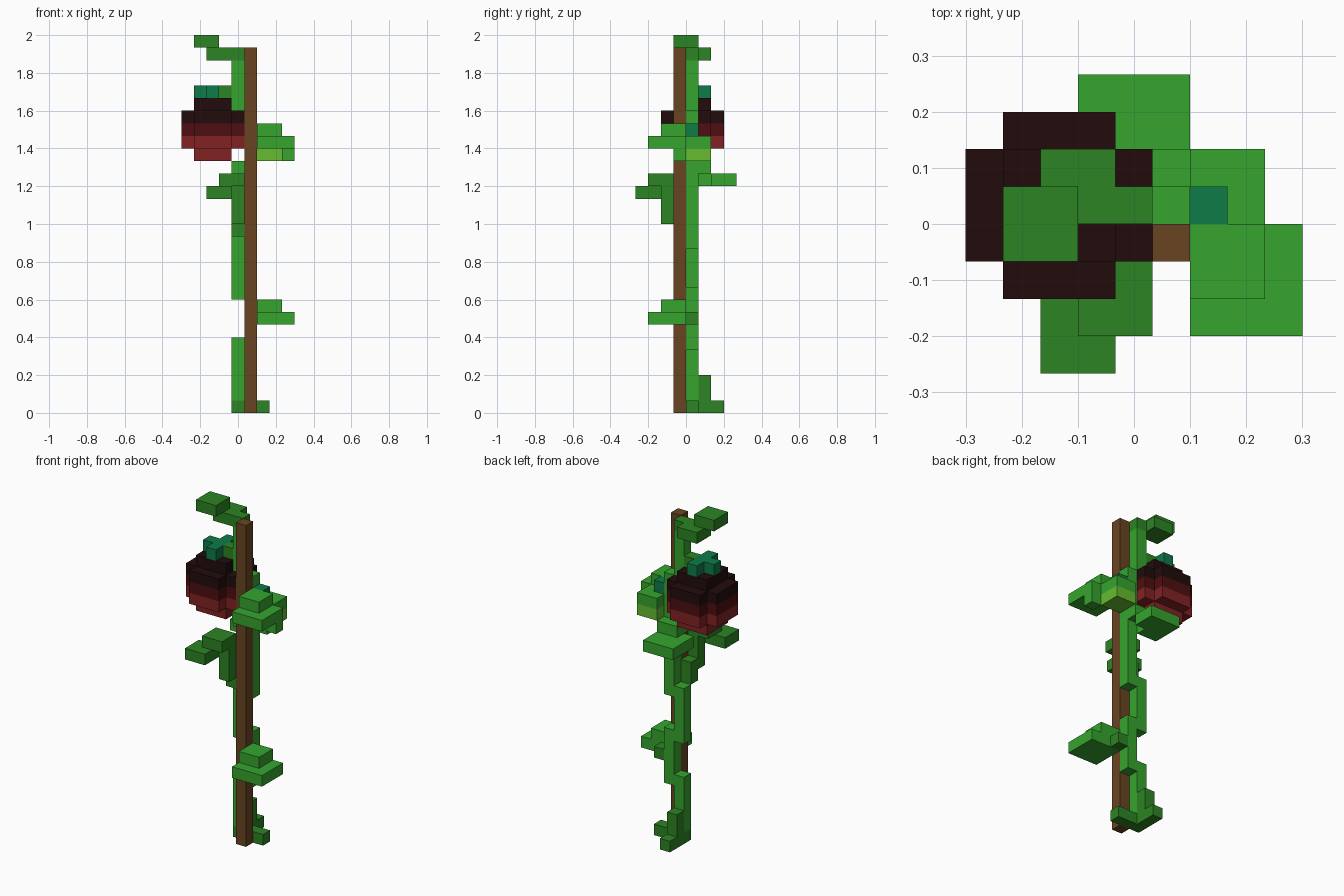
import bpy, bmesh
from itertools import product

if "Cube" in bpy.data.objects:
    bpy.data.objects.remove(bpy.data.objects["Cube"])

U = 1 / 15                      # size of one block
ORIGIN = (-4.5, -4.0, 0.0)      # grid corner, in blocks


def lin(c):
    return c / 12.92 if c <= 0.04045 else ((c + 0.055) / 1.055) ** 2.4


def material(name, hexcode):
    m = bpy.data.materials.new(name)
    rgb = [lin(int(hexcode[i:i + 2], 16) / 255) for i in (0, 2, 4)]
    m.diffuse_color = (*rgb, 1)
    m.use_nodes = True
    m.node_tree.nodes["Principled BSDF"].inputs["Base Color"].default_value = m.diffuse_color
    return m


LIGHT = material("leaf green", "36A52E")
DARK = material("deep green", "2C8423")
LIME = material("lime green", "66BC30")
TEAL = material("teal green", "0E7B49")
WOOD = material("wood brown", "694522")
BLACK = material("blackish red", "220C0C")
MAROON = material("maroon", "4F0E10")
RED = material("red", "822224")


def box(x, y, z):
    """Blocks in inclusive index ranges; a single number is one block."""
    spans = [(a, a) if isinstance(a, int) else a for a in (x, y, z)]
    return set(product(*[range(a, b + 1) for a, b in spans]))


def build(name, cells, *mats, rule=None):
    """Outer skin of a set of blocks, coloured by a rule on block height."""
    bm = bmesh.new()
    verts = {}
    for c in sorted(cells):
        for axis, side in product(range(3), (0, 1)):
            n = list(c)
            n[axis] += 2 * side - 1
            if tuple(n) in cells:
                continue
            a, b = (axis + 1) % 3, (axis + 2) % 3
            corners = []
            for da, db in ((0, 0), (1, 0), (1, 1), (0, 1)):
                p = list(c)
                p[axis] += side
                p[a] += da
                p[b] += db
                p = tuple(p)
                if p not in verts:
                    verts[p] = bm.verts.new([(p[i] + ORIGIN[i]) * U for i in range(3)])
                corners.append(verts[p])
            f = bm.faces.new(corners if side else corners[::-1])
            f.material_index = rule(c[2]) if rule else 0
    # merge flat runs of blocks into single faces
    bmesh.ops.dissolve_limit(bm, angle_limit=0.01, verts=bm.verts[:],
                             edges=bm.edges[:], delimit={'MATERIAL'})
    me = bpy.data.meshes.new(name)
    bm.to_mesh(me)
    bm.free()
    for m in mats:
        me.materials.append(m)
    bpy.context.collection.objects.link(bpy.data.objects.new(name, me))


# Support stake
build("stake", box(5, 3, (0, 28)), WOOD)

# Vine stem weaving behind the stake
build("vine_stem",
      box(4, 4, (1, 5)) | box(5, 4, (5, 9)) | box(4, 4, (9, 13))
      | box(5, 4, (13, 23)) | box(4, 4, 19) | box(4, 4, (24, 27)), LIGHT)

# Roots and dark shoots
build("roots", box((4, 6), 4, 0) | box(4, 5, (0, 2)) | box(4, 6, 0), DARK)
build("front_shoot",
      box(4, 3, (14, 15)) | box(4, 2, (15, 17))
      | box((3, 4), (1, 2), 18) | box((2, 3), (0, 1), 17), DARK)
build("top_shoot",
      box(4, 4, 28) | box((2, 3), (4, 5), 28) | box((1, 2), (3, 4), 29), DARK)
build("lower_leaf_stalk", box(6, 4, 7), DARK)

# Two stepped leaves on the right, one at the back
for name, k in (("lower_leaf", 7), ("upper_leaf", 21)):
    cells = box((6, 8), (1, 3), k) | box((6, 7), (2, 3), k + 1)
    if k == 21:
        cells |= box(8, 3, 20)
    build(name, cells, LIGHT)
build("back_leaf",
      box((3, 5), (6, 7), 18) | box((3, 4), 5, 18) | box((4, 5), 5, 19), LIGHT)

# Small unripe fruit
build("small_fruit", box((6, 7), (4, 5), (20, 21)), LIME, LIGHT,
      rule=lambda k: int(k > 20))
build("small_fruit_cap", box(6, 4, 22), TEAL)

# Large ripe fruit: rounded block ball with colour bands
ball = (box((1, 3), (3, 5), (20, 24)) | box((0, 4), (3, 5), (21, 23))
        | box((1, 3), (2, 6), (21, 23)))
build("large_fruit", ball, RED, MAROON, BLACK,
      rule=lambda k: 0 if k < 22 else 1 if k == 22 else 2)
build("large_fruit_cap", box((1, 2), 4, 25) | box(2, (3, 5), 25), TEAL)
build("large_fruit_stalk", box(3, 4, 25), DARK)
